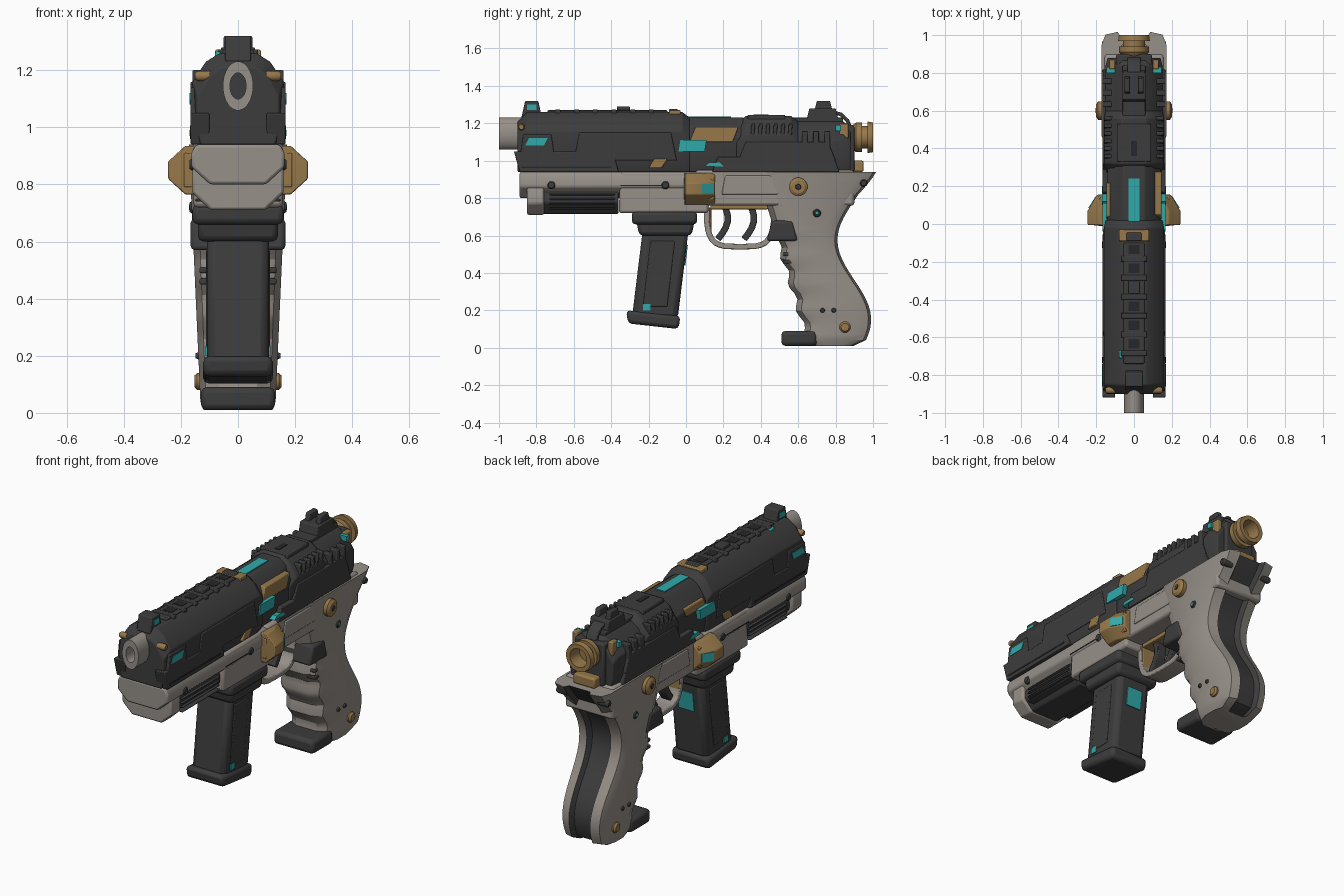
import bpy, bmesh, math
from math import sin, cos, pi, tau

if "Cube" in bpy.data.objects:
    bpy.data.objects.remove(bpy.data.objects["Cube"], do_unlink=True)

# Shared dimensions
WIDE = .16      # half width of slide and frame
DECK = .94      # where the slide meets the frame
TOP = 1.25      # top of the slide
SOFT = .005     # usual edge bevel


def material(name, *rgb):
    mat = bpy.data.materials.new(name)
    mat.use_nodes = True
    mat.diffuse_color = (*rgb, 1)
    mat.node_tree.nodes["Principled BSDF"].inputs["Base Color"].default_value = (*rgb, 1)
    return mat


dark = material("dark metal", .046, .046, .046)
black = material("black recess", .02, .02, .02)
grey = material("warm grey frame", .31, .28, .25)
gold = material("brass", .31, .19, .07)
cyan = material("cyan glow", .03, .4, .4)


def finish(bm, name, mats, bevel=0):
    bmesh.ops.recalc_face_normals(bm, faces=bm.faces)
    mesh = bpy.data.meshes.new(name)
    bm.to_mesh(mesh)
    bm.free()
    for mat in mats:
        mesh.materials.append(mat)
    for face in mesh.polygons:
        face.use_smooth = True
    mesh.set_sharp_from_angle(angle=pi / 6)
    part = bpy.data.objects.new(name, mesh)
    bpy.context.scene.collection.objects.link(part)
    if bevel:
        modifier = part.modifiers.new("edge bevel", "BEVEL")
        modifier.width, modifier.segments = bevel, 2


def skin(bm, rings, accents=()):
    """Join equal point rings and cap the ends; accent sides take the second material."""
    rows = [[bm.verts.new(point) for point in ring] for ring in rings]
    for low, high in zip(rows, rows[1:]):
        for i in range(len(low)):
            face = bm.faces.new((low[i - 1], low[i], high[i], high[i - 1]))
            face.material_index = int(i in accents)
    bm.faces.new(rows[0])
    bm.faces.new(rows[-1])


def loft(name, rings, mats, accents=(), bevel=0):
    bm = bmesh.new()
    skin(bm, rings, accents)
    finish(bm, name, mats, bevel)


def mirrored(half):
    return half + [(-x, v) for x, v in reversed(half)]


def prism(name, outline, half, mat, bevel=SOFT, inner=None, sides=(-1, 1)):
    """Extrude a (y, z) outline across x, or onto the given flanks when inner is set."""
    bm = bmesh.new()
    spans = [(-half, half)] if inner is None else [(s * inner, s * half) for s in sides]
    for span in spans:
        skin(bm, [[(x, y, z) for y, z in outline] for x in span])
    finish(bm, name, [mat], bevel)


def slab(name, y0, y1, z0, z1, half, mat, lean=0, inset=0, **shape):
    """Block whose top edge may lean along y or draw in at both ends."""
    outline = [(y0, z0), (y1, z0), (y1 + lean - inset, z1), (y0 + lean + inset, z1)]
    prism(name, outline, half, mat, **shape)


def flanks(name, y0, y1, z0, z1, reach, mat, inner=.1, **shape):
    slab(name, y0, y1, z0, z1, reach, mat, inner=inner, **shape)


def ribbon(name, path, thick, half, mat, bevel=SOFT):
    """Band of constant thickness following a (y, z) path."""
    sides = [], []
    for i, (y, z) in enumerate(path):
        p, q = path[max(i - 1, 0)], path[min(i + 1, len(path) - 1)]
        dy, dz = q[0] - p[0], q[1] - p[1]
        k = thick / 2 / math.hypot(dy, dz)
        sides[0].append((y - dz * k, z + dy * k))
        sides[1].append((y + dz * k, z - dy * k))
    prism(name, sides[0] + sides[1][::-1], half, mat, bevel)


def circle(radius, sides):
    return [(radius * cos(tau * (i + .5) / sides), radius * sin(tau * (i + .5) / sides))
            for i in range(sides)]


def turned(name, height, rows, mat, squash=1):
    """Lathe along y through (y, radius) rows."""
    loft(name, [[(x * squash, y, height + z) for x, z in circle(radius, 24)]
                for y, radius in rows], [mat])


def studs(name, y, z, radius, reach, mat, sides=16):
    """Knob with a tapered cap on both flanks."""
    bm = bmesh.new()
    for side in (-1, 1):
        skin(bm, [[(side * x, y + a, z + b) for a, b in circle(r, sides)]
                  for x, r in ((.1, radius), (reach - .01, radius), (reach, radius * .7))])
    finish(bm, name, [mat])


# Barrel with an oval bore
turned("barrel", 1.145, [(-.8, .086), (-1, .086), (-1, .046), (-.9, .046)], grey, squash=.62)
turned("barrel_bore", 1.145, [(-.91, .046), (-.9, .046)], dark, squash=.62)


# Slide, in chamfered lengths
def slide(name, y0, y1, top, half):
    rings = []
    for y, drop in ((y0, .05), (y0 + .05, 0), (y1 - .04, 0), (y1, .03)):
        w, z = half - drop / 3, top - drop
        section = [(w * .4, z), (w * .7, z - .03), (w, z - .1), (w, DECK + .05), (w * .9, DECK)]
        rings.append([(x, y, z) for x, z in mirrored(section)])
    loft(name, rings, [dark], bevel=SOFT)


slide("slide_front", -.9, .02, TOP + .01, WIDE)
slide("slide_middle", -.05, .35, TOP - .02, WIDE - .02)
slide("slide_rear", .27, .6, TOP - .01, WIDE)
slide("slide_tail", .5, .88, TOP - .04, WIDE - .01)

# Slide armour and serrations
PLATE = WIDE + .006
flanks("muzzle_armour", -.89, -.36, DECK, 1.05, PLATE, dark, lean=-.03)
flanks("muzzle_cheek", -.89, -.7, 1.0, 1.14, PLATE, dark, inset=.02)
flanks("middle_armour", -.6, -.05, 1.0, 1.15, PLATE, dark, inset=.03)
flanks("rear_armour", .14, .82, DECK, 1.02, PLATE, dark, inset=.03)
flanks("rear_upper_armour", .28, .8, 1.0, 1.1, PLATE, dark, inset=.04)
flanks("slide_groove", -.88, -.4, .96, .97, PLATE + .002, black, bevel=0)
for i in range(6):
    y = .34 + i * .04
    flanks("serration", y, y + .02, 1.07, 1.2, WIDE, dark, lean=.01)
for i in range(3):
    y = .62 + i * .06
    flanks("rear_slat", y, y + .03, 1, 1.16, PLATE, dark)

# Top rail with rungs and recesses
slab("top_rail", -.74, -.1, TOP, TOP + .02, .055, dark)
for i in range(6):
    y = -.7 + i * .1
    slab("rail_rung", y, y + .03, TOP - .02, TOP + .023, .07, dark)
    slab("rail_recess", y + .04, y + .09, TOP, TOP + .022, .03, black, bevel=0)
slab("rail_bump", -.37, -.3, TOP, TOP + .04, .03, dark)
flanks("rail_light", -.71, -.67, TOP - .02, TOP + .015, .08, cyan, inner=.06, sides=[-1])
slab("top_ring", -.09, -.03, TOP - .03, TOP + .022, .08, gold)
slab("top_ring_saddle", -.09, -.045, TOP, TOP + .027, .04, dark)
slab("top_glow_frame", 0, .27, 1.2, TOP - .02, .055, dark)
slab("top_glow_strip", 0, .24, 1.2, TOP - .015, .03, cyan, bevel=0)
slab("rear_top_plate", .33, .53, 1.2, TOP - .005, .09, dark)
slab("rear_top_slot", .36, .44, 1.2, TOP - .002, .015, black, bevel=0)
slab("rear_spine", .56, .84, 1.15, TOP - .02, .06, dark)

# Ports, lights and brass trim on the flanks
flanks("right_port_block", .02, .25, 1.1, 1.18, .145, gold, lean=.03, inner=.08, sides=[1])
flanks("left_port_block", .02, .2, 1.1, 1.15, .145, gold, lean=.02, sides=[-1])
flanks("port_window", -.04, .1, 1.05, 1.11, PLATE + .001, cyan, bevel=0, lean=.01)
flanks("muzzle_light", -.86, -.76, 1.08, 1.12, PLATE + .003, cyan, bevel=0, lean=.02)
flanks("side_trim", -.2, -.13, .96, 1.01, PLATE + .002, gold, lean=.03)
flanks("side_light", .1, .2, .97, .99, PLATE + .003, cyan, bevel=0, inset=.02)
studs("muzzle_pin", -.88, 1.18, .018, .15, gold)

# Sights and hammer
slab("front_sight", -.88, -.77, TOP - .02, 1.32, .045, dark, inset=.02)
slab("front_sight_light", -.85, -.8, 1.27, 1.3, .048, cyan, bevel=0)
slab("rear_sight_base", .64, .82, 1.2, 1.28, .06, dark, inset=.02)
slab("rear_sight", .67, .8, 1.2, 1.32, .05, dark, inset=.03, inner=.02)
ribbon("hammer", [(.78 + .1 * sin(t), 1.16 + .1 * cos(t)) for t in (0, .5, 1, 1.5)],
       .02, .035, dark)

# Rear assembly
slab("rear_block", .82, .9, DECK, 1.19, .095, dark, bevel=.01)
flanks("rear_bracket", .82, .87, 1.12, 1.2, .13, gold)
slab("rear_lower_trim", .84, .95, DECK, 1, .07, gold, bevel=.01)
flanks("rear_side_light", .8, .83, 1.16, 1.19, .145, cyan, bevel=0)
turned("rear_nozzle", 1.125, [(.87, .05), (.91, .08), (.94, .08), (.94, .06), (.97, .06),
                              (.97, .085), (1, .08), (1, .055), (.92, .05)], gold)


# Frame front
def rail(name, y0, y1, z0, z1, half, mat):
    section = mirrored([(half * .9, z1), (half, z1 - .03), (half, z0 + .06), (half * .6, z0)])
    loft(name, [[(x, y, z) for x, z in section] for y in (y0, y1)], [mat], bevel=.01)


rail("frame_rail", -.89, .1, .8, DECK, WIDE + .003, grey)
rail("frame_nose", -.85, -.76, .71, .88, WIDE, grey)
rail("light_housing", -.77, -.36, .715, .85, WIDE - .02, dark)
for i in range(4):
    z = .74 + i * .025
    slab("housing_rib", -.73, -.38, z, z + .01, WIDE - .01, dark)

# Frame middle and rear
slab("frame_middle", -.36, .12, .72, DECK, WIDE - .003, grey, bevel=.015, lean=.01)
slab("frame_rear", .05, .9, .76, DECK + .01, WIDE - .003, grey, bevel=.015)
flanks("frame_panel", .19, .5, .82, .92, WIDE + .003, grey, lean=.02)
flanks("frame_seam", -.35, -.1, .865, .87, WIDE + .005, black, bevel=0)
for y in (-.72, -.11):
    studs("frame_screw", y, .87, .023, PLATE + .003, dark)

# Side emitters: wedge blocks with a lit face sloping towards the rear
bm, lights = bmesh.new(), bmesh.new()
for side in (-1, 1):
    rings = []
    for z, reach in ((.765, .185), (.82, .245), (.88, .245), (.935, .185)):
        wedge = [(.14, -.01), (reach, -.005), (reach, .07), (reach * .8, .155), (.14, .155)]
        rings.append([(side * x, y, z) for x, y in wedge])
    skin(bm, rings)
    glow = [(.15, .09), (.242, .085), (.204, .145), (.15, .14)]
    skin(lights, [[(side * x, y, z) for x, y in glow] for z in (.825, .875)])
finish(bm, "side_emitter", [gold], .006)
finish(lights, "emitter_light", [cyan])
flanks("emitter_flange", -.01, .15, .79, .91, .19, gold)
studs("frame_knob", .6, .86, .05, .2, gold)
studs("frame_knob_core", .6, .86, .02, .204, dark, sides=6)

# Trigger guard and twin triggers
arc = [pi + pi * i / 16 for i in range(17)]
ribbon("trigger_guard", [(.29 + math.copysign(abs(cos(t)) ** .5, cos(t)) * .18,
                          .75 - abs(sin(t)) ** .6 * .21) for t in arc], .03, .055, grey)
slab("guard_lining", .13, .44, .74, .77, .05, gold)
slab("guard_front_lining", .12, .135, .6, .75, .05, gold)
for y in (.2, .34):
    steps = [i / 6 for i in range(7)]
    ribbon("trigger", [(y + .03 * sin(pi * k) - .03 * k * k, .77 - .19 * k) for k in steps],
           .035, .03, dark)
slab("grip_latch", .43, .6, .57, .68, PLATE, dark, bevel=.015, inset=.03)

# Grip: waved front, swept back, dark channel down the spine
rings = []
for i in range(31):
    z = .01 + i * .031
    front = .66 - .3 * z + (.014 * cos(45 * z - 12) if z < .6 else 0)
    back = .9 + .09 * cos(tau * (z - .15) / .85) + .3 * max(0, z - .82)
    w = .13 + .045 * z
    if i == 0:
        back, w = back - .05, w - .01
    section = [(w * .5, front), (w * .85, front + .03), (w, front + .09), (w, back - .07),
               (w * .88, back - .015), (w * .5, back), (w * .4, back - .03)]
    rings.append([(x, y, z) for x, y in mirrored(section)])
loft("grip", rings, [grey, dark], accents=(6, 7, 8))
slab("grip_toe", .51, .7, .01, .09, .13, dark, bevel=.02)
for z in (.45, .49):
    slab("finger_rib", .52, .62, z, z + .02, .135, dark)
studs("grip_screw", .85, .11, .03, .153, gold)
studs("grip_pin", .7, .72, .024, PLATE + .003, dark)
studs("grip_pin_light", .7, .72, .013, PLATE + .006, cyan)
studs("tang_pin", .95, .88, .02, .17, dark)
for y in (.73, .79):
    studs("grip_dot", y, .2, .013, .148, dark)

# Magazine and its well
slab("magazine_well_lip", -.29, .06, .66, .73, WIDE, dark, bevel=.02)
slab("magazine_well", -.25, .03, .6, .7, WIDE - .02, dark, bevel=.02, inset=-.02)
slab("magazine", -.29, -.045, .15, .64, .108, dark, bevel=.03, lean=.06)
slab("magazine_panel", -.23, -.1, .22, .57, .112, dark, lean=.04)
prism("magazine_base", [(-.32, .2), (-.31, .13), (-.04, .1), (-.03, .17)], .122, dark, .02)
flanks("magazine_mark", -.23, -.19, .2, .235, .114, cyan, bevel=0)
slab("magazine_light", -.1, -.003, .44, .55, .05, cyan, bevel=0, lean=.013)
